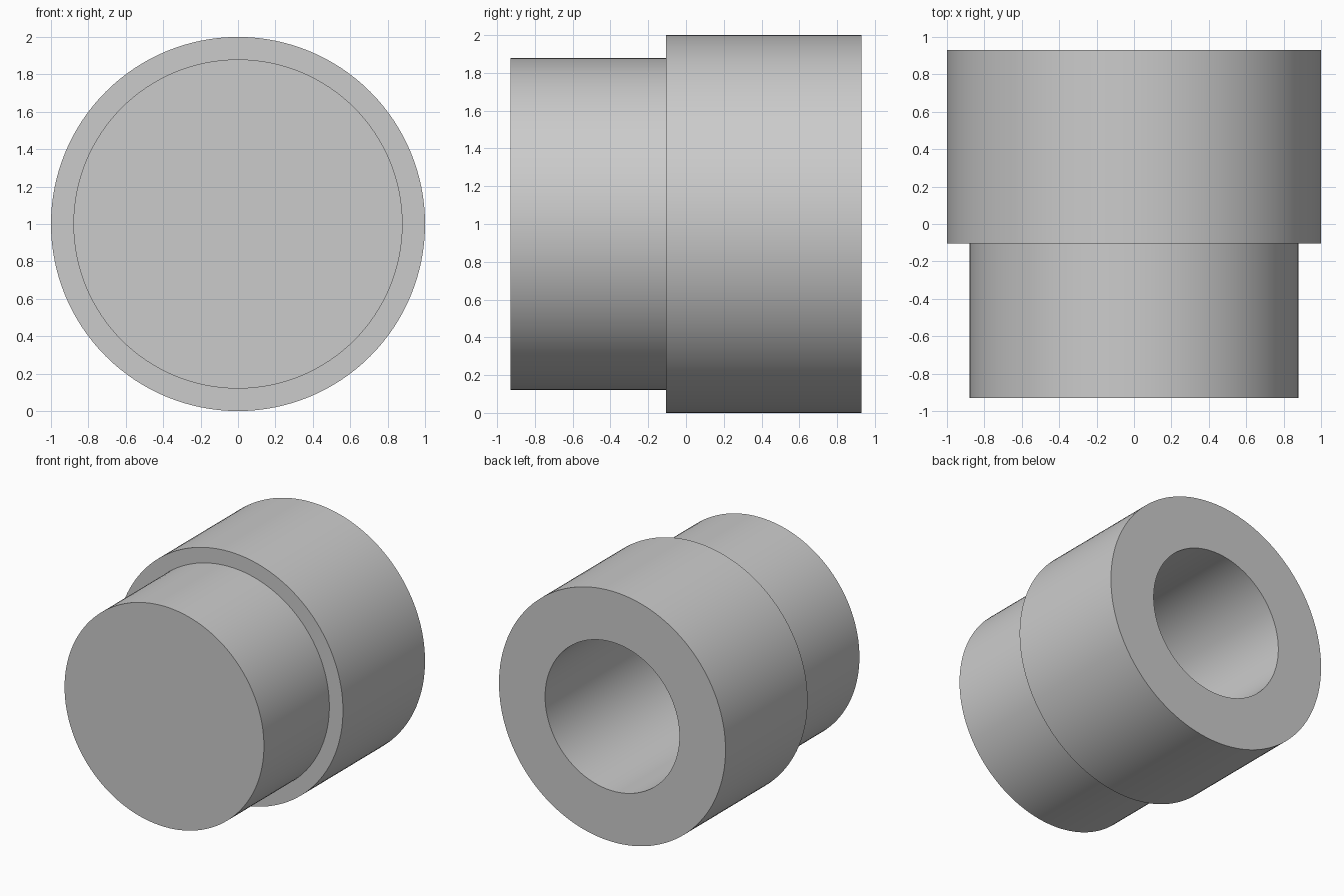
import bpy
import math
import bmesh

cube = bpy.data.objects.get("Cube")
if cube:
    bpy.data.objects.remove(cube, do_unlink=True)

SIDES = 128
CENTRE_Z = 1.0

# One plain grey for the whole part
grey = bpy.data.materials.new("light_grey")
grey.use_nodes = True
colour = (0.6, 0.6, 0.6, 1)
grey.diffuse_color = colour
grey.node_tree.nodes["Principled BSDF"].inputs["Base Color"].default_value = colour


def lathe(name, profile):
    """Turn a (radius, y) profile about the y axis."""
    bm = bmesh.new()
    verts = [bm.verts.new((r, y, 0)) for r, y in profile]
    edges = [bm.edges.new(pair) for pair in zip(verts, verts[1:])]
    bmesh.ops.spin(bm, geom=verts + edges, cent=(0, 0, 0), axis=(0, 1, 0),
                   angle=math.tau, steps=SIDES, use_duplicate=False)
    bmesh.ops.remove_doubles(bm, verts=bm.verts, dist=0.0005)
    bmesh.ops.recalc_face_normals(bm, faces=bm.faces)
    mesh = bpy.data.meshes.new(name)
    bm.to_mesh(mesh)
    bm.free()
    mesh.materials.append(grey)
    obj = bpy.data.objects.new(name, mesh)
    obj.location.z = CENTRE_Z
    bpy.context.collection.objects.link(obj)
    bpy.ops.object.select_all(action="DESELECT")
    obj.select_set(True)
    bpy.context.view_layer.objects.active = obj
    bpy.ops.object.shade_smooth_by_angle(angle=math.radians(30))
    return obj


# Stepped sleeve: closed narrow front, wide collar, blind bore from the back
front, step, back, bore_end = -0.93, -0.105, 0.93, -0.45
narrow, wide, bore = 0.88, 1.0, 0.593
lathe("stepped_sleeve", [
    (0, front), (narrow, front), (narrow, step), (wide, step),
    (wide, back), (bore, back), (bore, bore_end), (0, bore_end),
])
